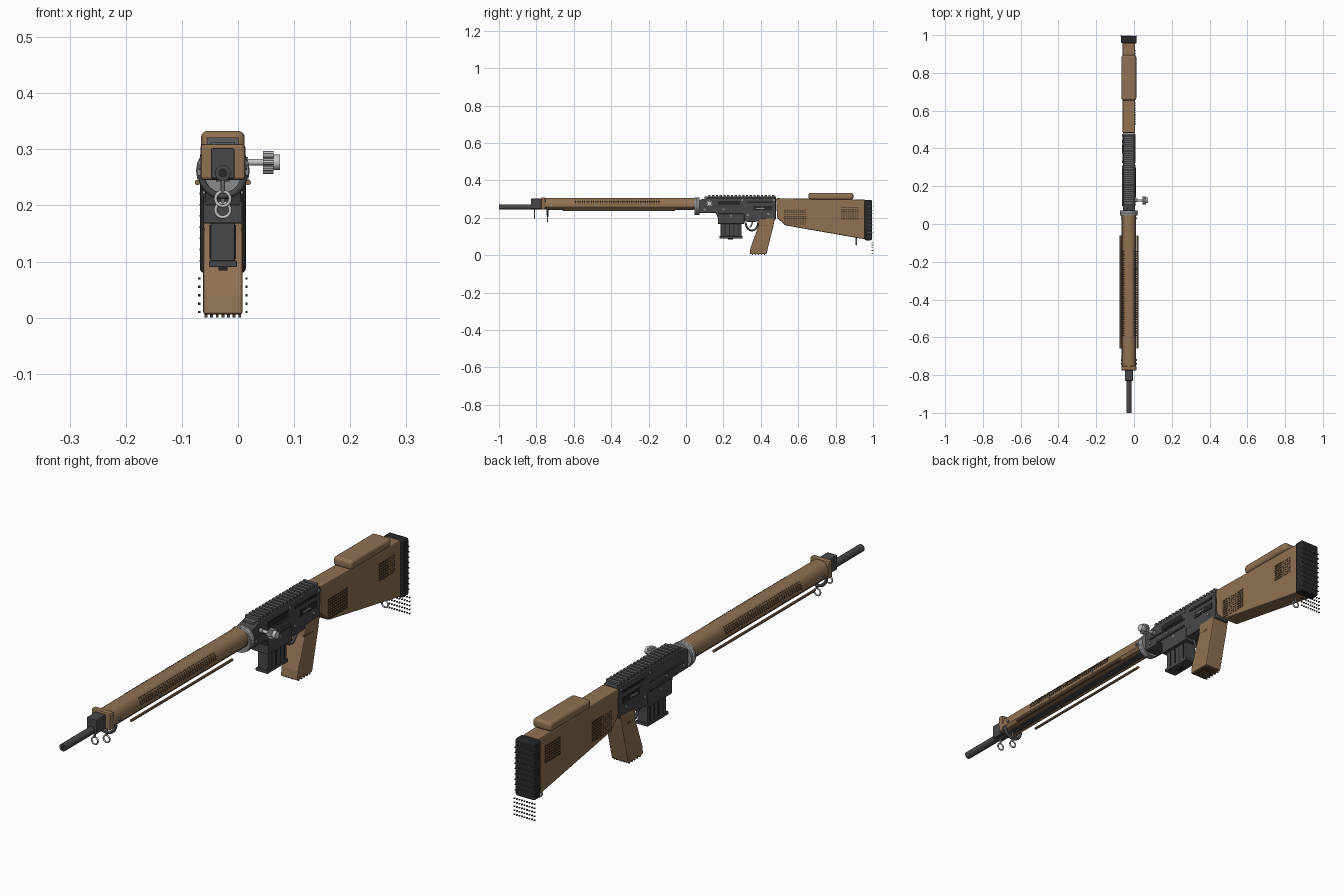
import bpy, bmesh, math
from mathutils import Matrix, Vector

if "Cube" in bpy.data.objects:
    bpy.data.objects.remove(bpy.data.objects["Cube"])

CX = -0.027  # centre plane of the rifle


def material(name, r, g, b):
    m = bpy.data.materials.new(name)
    m.use_nodes = True
    m.diffuse_color = (r, g, b, 1)
    m.node_tree.nodes["Principled BSDF"].inputs["Base Color"].default_value = (r, g, b, 1)
    return m


BROWN = material("brown", .28, .165, .085)
DARK_BROWN = material("dark_brown", .09, .055, .03)
GUNMETAL = material("gunmetal", .065, .065, .07)
RAIL = material("rail_grey", .11, .115, .125)
BLACK = material("black", .02, .02, .021)
STEEL = material("steel", .25, .26, .27)
SILVER = material("silver", .55, .55, .54)


def finish(name, bm, mat, bevel=0, segments=2, smooth=False):
    bmesh.ops.recalc_face_normals(bm, faces=bm.faces)
    mesh = bpy.data.meshes.new(name)
    bm.to_mesh(mesh)
    bm.free()
    mesh.materials.append(mat)
    ob = bpy.data.objects.new(name, mesh)
    bpy.context.collection.objects.link(ob)
    ob.location.x = CX
    if bevel:
        mod = ob.modifiers.new("bevel", "BEVEL")
        mod.width, mod.segments = bevel, segments
    if smooth:
        bpy.ops.object.select_all(action="DESELECT")
        ob.select_set(True)
        bpy.context.view_layer.objects.active = ob
        bpy.ops.object.shade_smooth_by_angle(angle=math.radians(35))
    return ob


def blocks(name, mat, parts, bevel=0, segments=2):
    """One object made of (half_width, y0, y1, z0, z1) boxes, optional x centre."""
    bm = bmesh.new()
    for hw, y0, y1, z0, z1, *x in parts:
        at = Vector((x[0] if x else 0, (y0 + y1) / 2, (z0 + z1) / 2))
        size = Matrix.Diagonal((2 * hw, y1 - y0, z1 - z0, 1))
        bmesh.ops.create_cube(bm, size=1, matrix=Matrix.Translation(at) @ size)
    return finish(name, bm, mat, bevel, segments)


def prism(name, mat, points, half, bevel=0):
    """Side profile in (y, z) widened to both sides."""
    bm = bmesh.new()
    face = bm.faces.new([bm.verts.new((-half, y, z)) for y, z in points])
    ext = bmesh.ops.extrude_face_region(bm, geom=[face])
    moved = [v for v in ext["geom"] if isinstance(v, bmesh.types.BMVert)]
    bmesh.ops.translate(bm, verts=moved, vec=(2 * half, 0, 0))
    return finish(name, bm, mat, bevel)


def rod(name, mat, a, b, r, sides=16, r2=None):
    """Cylinder or cone between two points."""
    a, b = Vector(a), Vector(b)
    bm = bmesh.new()
    turn = (b - a).to_track_quat("Z", "Y").to_matrix().to_4x4()
    bmesh.ops.create_cone(bm, cap_ends=True, segments=sides, radius1=r, radius2=r if r2 is None else r2,
                          depth=(b - a).length, matrix=Matrix.Translation((a + b) / 2) @ turn)
    return finish(name, bm, mat, smooth=True)


def wire(name, mat, points, r, cyclic=False):
    cu = bpy.data.curves.new(name, "CURVE")
    cu.dimensions = "3D"
    cu.bevel_depth, cu.bevel_resolution = r, 2
    cu.use_fill_caps = True
    sp = cu.splines.new("POLY")
    sp.points.add(len(points) - 1)
    for p, co in zip(sp.points, points):
        p.co = (*co, 1)
    sp.use_cyclic_u = cyclic
    cu.materials.append(mat)
    ob = bpy.data.objects.new(name, cu)
    ob.location.x = CX
    bpy.context.collection.objects.link(ob)


def arc(y, z, r, start=0, end=360, n=20):
    steps = [math.radians(start + (end - start) * i / n) for i in range(n + (end - start < 360))]
    return [(r * math.cos(t), y, z + r * math.sin(t)) for t in steps]


# Barrel, muzzle bore and gas block
rod("barrel", GUNMETAL, (0, -1, .258), (0, .1, .258), .014, 24)
rod("muzzle_bore", BLACK, (0, -1.001, .258), (0, -.998, .258), .008)
blocks("gas_block", GUNMETAL, [(.021, -.83, -.775, .248, .302)], .003)

# Handguard with rounded upper section
def guard_point(t):
    c, s = math.cos(t), math.sin(t)
    return Vector((math.copysign(.038 * abs(c) ** .75, c), 0, .258 + .049 * max(s, 0) ** .85))


bm = bmesh.new()
outline = [guard_point(math.pi * i / 20) for i in range(21)] + [Vector((-.03, 0, .247)), Vector((.03, 0, .247))]
face = bm.faces.new([bm.verts.new(p + Vector((0, -.755, 0))) for p in outline])
ext = bmesh.ops.extrude_face_region(bm, geom=[face])
bmesh.ops.translate(bm, verts=[v for v in ext["geom"] if isinstance(v, bmesh.types.BMVert)], vec=(0, .81, 0))
finish("handguard", bm, BROWN, smooth=True)
blocks("handguard_front_cap", BROWN, [(.040, -.775, -.752, .245, .31)], .006)
blocks("handguard_under_channel", GUNMETAL, [(.012, -.74, .04, .243, .25)])

# Ventilation holes along both sides of the handguard
bm = bmesh.new()
for deg in (14, 24, 34, 46):
    for side in (1, -1):
        t = math.radians(deg if side > 0 else 180 - deg)
        d = guard_point(t + .02) - guard_point(t - .02)
        turn = Matrix.Rotation(-math.atan2(d.z, d.x), 4, "Y")
        for i in range(38):
            at = guard_point(t) + Vector((0, -.59 + .012 * i, 0))
            bmesh.ops.create_cube(bm, size=1, matrix=Matrix.Translation(at) @ turn @ Matrix.Diagonal((.005, .006, .003, 1)))
finish("handguard_vent_holes", bm, DARK_BROWN)

# Side rods with their studs
for side, label in ((1, "left"), (-1, "right")):
    rod(label + "_side_rod", BROWN, (side * .045, -.66, .241), (side * .045, -.06, .241), .005, 10)
    for y in (-.72, -.48, -.23, .03):
        rod(label + "_guard_stud", STEEL, (side * .03, y, .268), (side * .043, y, .268), .005, 10)

# Front sling band and hanging rings
wire("front_band", GUNMETAL, arc(-.74, .255, .038, 180, 360), .006)
for y, z in ((-.74, .192), (-.81, .212)):
    wire("sling_ring", SILVER, arc(y, z, .013), .003, True)
    rod("sling_ring_post", STEEL, (0, y, z + .012), (0, y, .25), .004, 8)

# Barrel nut
rod("barrel_nut", STEEL, (0, .045, .262), (0, .072, .262), .046, 28)
wire("barrel_nut_ring", SILVER, arc(.058, .262, .044), .004, True)

# Receiver with top rail
prism("receiver", GUNMETAL, [(.07, .225), (.07, .295), (.12, .308), (.48, .308), (.48, .19), (.36, .178),
                             (.3, .18), (.17, .2), (.16, .225)], .032, .003)
blocks("top_rail_base", RAIL, [(.022, .1, .48, .305, .313)])
blocks("top_rail_teeth", RAIL, [(.028, .12 + .02 * i, .132 + .02 * i, .31, .321) for i in range(18)])
blocks("magazine_well", GUNMETAL, [(.035, .17, .312, .168, .222)], .003)

# Receiver slots, controls and pins on both sides
for s in (1, -1):
    x = s * .032
    blocks("receiver_slots", BLACK, [(.002, .36, .4, .238, .262, x), (.002, .41, .46, .238, .262, x),
                                     (.002, .33, .46, .278, .288, x)])
    blocks("selector_lever", STEEL, [(.004, .375, .42, .247, .253, x)])
    blocks("side_ridges", GUNMETAL, [(.005, .14, .3, .228, .236, x), (.004, .1, .3, .258, .264, x)], .002)
    for y, z in ((.1, .245), (.2, .245), (.3, .295), (.33, .215), (.44, .22), (.47, .295), (.24, .212)):
        rod("receiver_pin", STEEL, (s * .03, y, z), (s * .036, y, z), .006, 12)
blocks("ejection_port", BLACK, [(.002, .17, .29, .268, .29, .032)])

# Charging handle with a lugged knob
rod("charging_handle_stem", SILVER, (.03, .125, .277), (.075, .125, .277), .006)
rod("charging_handle_collar", STEEL, (.03, .125, .277), (.045, .125, .277), .009)
rod("charging_handle_knob", SILVER, (.072, .125, .277), (.102, .125, .277), .014)
for i in range(8):
    a = math.tau * i / 8
    y, z = .125 + .016 * math.cos(a), .277 + .016 * math.sin(a)
    rod("charging_knob_lug", SILVER, (.072, y, z), (.09, y, z), .0045, 8)

# Magazine
blocks("magazine", GUNMETAL, [(.022, .185, .298, .098, .175)], .003)
blocks("magazine_ribs", BLACK, [(.0235, .205 + .025 * i, .21 + .025 * i, .105, .165) for i in range(4)])
blocks("magazine_floor", GUNMETAL, [(.025, .178, .302, .09, .102)], .002)
blocks("magazine_catch", BLACK, [(.008, .225, .25, .084, .091)])

# Trigger and its guard
guard = [(0, .352 + .033 * math.cos(math.radians(t)), .175 + .043 * math.sin(math.radians(t)))
         for t in range(180, 361, 15)]
wire("trigger_guard", GUNMETAL, guard, .005)
wire("trigger", SILVER, [(0, .355, .185), (0, .352, .165), (0, .342, .148)], .004)

# Pistol grip
prism("grip", BROWN, [(.39, .195), (.475, .198), (.468, .16), (.43, .006), (.34, .006), (.345, .04), (.385, .15)],
      .035, .004)
blocks("grip_side_marks", DARK_BROWN, [(.002, .38 + .012 * i, .386 + .012 * i, .155, .159, s * .034)
                                       for i in range(5) for s in (1, -1)])
blocks("grip_base_studs", DARK_BROWN, [(.0025, .352 + .016 * j, .358 + .016 * j, 0, .007, -.03 + .01 * i)
                                       for i in range(7) for j in range(5)])

# Stock, cheek rest and butt pad
prism("stock", BROWN, [(.482, .305), (.958, .297), (.958, .085), (.53, .16), (.487, .2)], .033, .005)
blocks("cheek_rest", BROWN, [(.039, .655, .895, .298, .333)], .012, 4)
blocks("butt_pad", BLACK, [(.041, .955, .995, .08, .296)], .008, 3)
blocks("butt_pad_grooves", GUNMETAL, [(.0415, .97, .9965, .1 + .02 * i, .103 + .02 * i) for i in range(9)])
blocks("butt_pad_dots", BLACK, [(.002, .993, .999, .008 + .015 * j, .012 + .015 * j, -.042 + .0105 * i)
                                for i in range(9) for j in range(5)])

# Stock grip texture on both sides
for label, y0, z0, cols, rows in (("front", .525, .165, 10, 8), ("rear", .828, .192, 8, 7)):
    blocks(label + "_stock_texture", DARK_BROWN,
           [(.001, y0 + .012 * i, y0 + .009 + .012 * i, z0 + .01 * j, z0 + .006 + .01 * j, s * .033)
            for i in range(cols) for j in range(rows) for s in (1, -1)])

# Rear sling swivel
wire("rear_sling_ring", SILVER, arc(.91, .068, .013), .003, True)
rod("rear_sling_post", STEEL, (0, .91, .078), (0, .91, .1), .004, 8)
